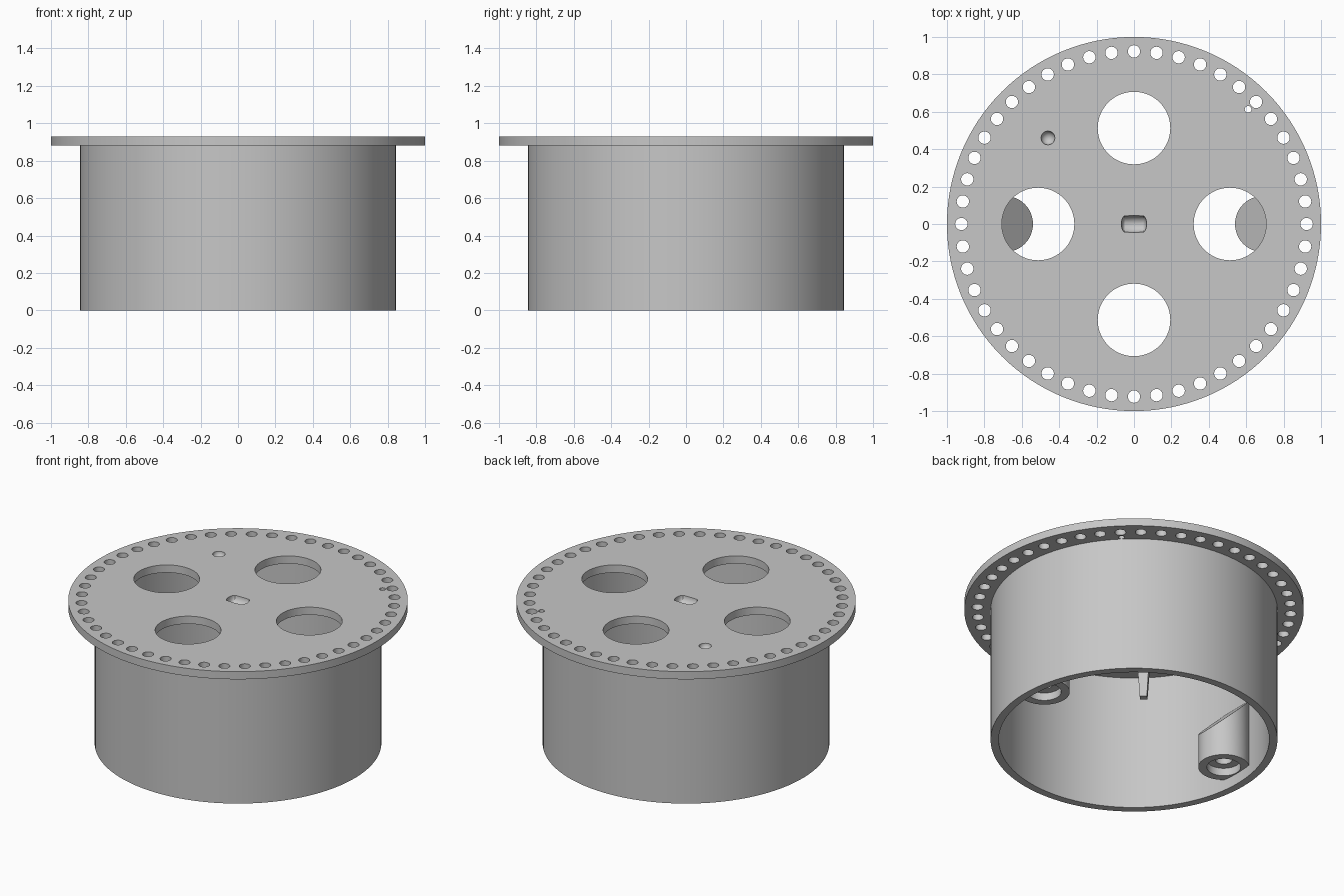
import bpy, bmesh, math
from mathutils import Vector, Matrix

cube = bpy.data.objects.get("Cube")
if cube:
    bpy.data.objects.remove(cube, do_unlink=True)

grey = bpy.data.materials.new("light grey")
grey.use_nodes = True
colour = (0.57, 0.57, 0.57, 1)
grey.diffuse_color = colour
grey.node_tree.nodes["Principled BSDF"].inputs["Base Color"].default_value = colour

LID_LOW, LID_TOP = 0.88, 0.93
WALL_OUT, WALL_IN = 0.845, 0.797


def make(name, bm):
    bmesh.ops.recalc_face_normals(bm, faces=bm.faces)
    mesh = bpy.data.meshes.new(name)
    bm.to_mesh(mesh)
    bm.free()
    obj = bpy.data.objects.new(name, mesh)
    bpy.context.collection.objects.link(obj)
    mesh.materials.append(grey)
    return obj


def add_cylinder(bm, x, y, low, high, r, sides=32, r_low=None):
    place = Matrix.Translation((x, y, (low + high) / 2))
    return bmesh.ops.create_cone(
        bm, cap_ends=True, segments=sides, radius1=r if r_low is None else r_low,
        radius2=r, depth=high - low, matrix=place)["verts"]


def cut(obj, bm):
    cutter = make("cutter", bm)
    cutter.hide_render = True
    mod = obj.modifiers.new("cut", "BOOLEAN")
    mod.operation = "DIFFERENCE"
    mod.solver = "EXACT"
    mod.object = cutter
    bpy.context.view_layer.objects.active = obj
    bpy.ops.object.modifier_apply(modifier=mod.name)
    bpy.data.objects.remove(cutter, do_unlink=True)


def smooth(obj):
    bpy.ops.object.select_all(action="DESELECT")
    obj.select_set(True)
    bpy.context.view_layer.objects.active = obj
    bpy.ops.object.shade_smooth_by_angle(angle=math.radians(30))


# Flanged drum, open below: one profile spun round the axis
bm = bmesh.new()
profile = [(0, LID_TOP), (1, LID_TOP), (1, LID_LOW), (WALL_OUT, LID_LOW),
           (WALL_OUT, 0), (WALL_IN, 0), (WALL_IN, LID_LOW), (0, LID_LOW)]
verts = [bm.verts.new((r, 0, z)) for r, z in profile]
edges = [bm.edges.new(pair) for pair in zip(verts, verts[1:])]
bmesh.ops.spin(bm, geom=verts + edges, cent=(0, 0, 0), axis=(0, 0, 1),
               angle=math.tau, steps=128)
bmesh.ops.remove_doubles(bm, verts=bm.verts, dist=0.0001)
drum = make("flanged_drum", bm)

# Holes in the lid: rim ring, four large openings, one small extra hole
bm = bmesh.new()
for i in range(48):
    a = math.tau * i / 48
    add_cylinder(bm, 0.923 * math.cos(a), 0.923 * math.sin(a), 0.85, 0.96, 0.033, 24)
for i in range(4):
    a = math.tau * i / 4
    add_cylinder(bm, 0.513 * math.cos(a), 0.513 * math.sin(a), 0.85, 0.96, 0.194, 64)
add_cylinder(bm, 0.61, 0.613, 0.85, 0.96, 0.018, 16)

# Blind round dimple in the lid
bmesh.ops.create_uvsphere(bm, u_segments=24, v_segments=16, radius=0.037,
                          matrix=Matrix.Translation((-0.46, 0.46, LID_TOP)))

# Central half-round trough with rounded ends
parts = bmesh.ops.create_uvsphere(bm, u_segments=24, v_segments=16, radius=0.045)["verts"]
for v in parts:
    stretch = 0.045 if abs(v.co.x) > 0.001 else 0
    v.co.x = v.co.x * 0.5 + math.copysign(stretch, v.co.x)
    v.co.z += LID_TOP
cut(drum, bm)
smooth(drum)

# Bosses inside the wall, with sloping tops and stepped screw sockets
for side, name in ((-1, "right_boss"), (1, "left_boss")):
    x = side * 0.69
    bm = bmesh.new()
    add_cylinder(bm, x, 0, 0.07, 0.8, 0.15, 48)
    found = bmesh.ops.bisect_plane(
        bm, geom=bm.verts[:] + bm.edges[:] + bm.faces[:],
        plane_co=Vector((side * 0.54, 0, 0.257)),
        plane_no=Vector((-side, 0, 1)), clear_outer=True)
    rim = [g for g in found["geom_cut"] if isinstance(g, bmesh.types.BMEdge)]
    bmesh.ops.edgeloop_fill(bm, edges=rim)
    boss = make(name, bm)
    bm = bmesh.new()
    add_cylinder(bm, x, 0, 0.0, 0.12, 0.1, 32)
    cut(boss, bm)
    bm = bmesh.new()
    add_cylinder(bm, x, 0, 0.0, 0.2, 0.05, 32)
    cut(boss, bm)
    smooth(boss)

# Tapered post hanging under the lid
bm = bmesh.new()
add_cylinder(bm, -0.46, -0.46, 0.66, LID_LOW + 0.01, 0.05, 4, r_low=0.03)
make("hanging_post", bm)
